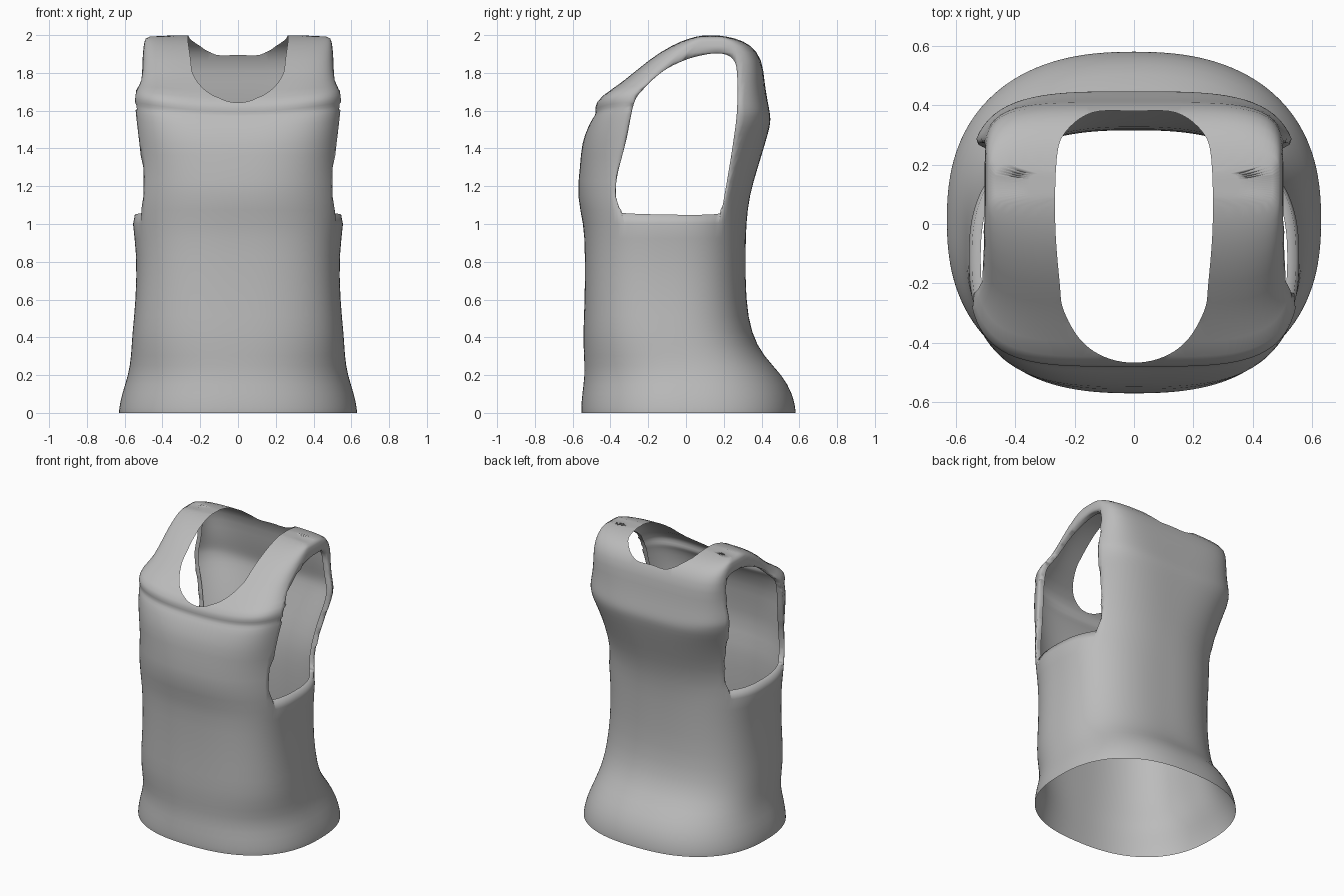
import bpy, bmesh, math

cube = bpy.data.objects.get("Cube")
if cube:
    bpy.data.objects.remove(cube)

fabric = bpy.data.materials.new("grey fabric")
fabric.use_nodes = True
GREY = (0.5, 0.5, 0.5, 1)
fabric.diffuse_color = GREY
fabric.node_tree.nodes["Principled BSDF"].inputs["Base Color"].default_value = GREY


def new_object(name, bm):
    bmesh.ops.recalc_face_normals(bm, faces=bm.faces)
    mesh = bpy.data.meshes.new(name)
    bm.to_mesh(mesh)
    bm.free()
    obj = bpy.data.objects.new(name, mesh)
    bpy.context.collection.objects.link(obj)
    mesh.materials.append(fabric)
    return obj


def bridge(bm, a, b, smooth):
    for i in range(len(a)):
        j = (i + 1) % len(a)
        bm.faces.new((a[i], a[j], b[j], b[i])).smooth = smooth


def smooth_loop(points, steps=5):
    """Closed Catmull-Rom curve through 2D points."""
    out, n = [], len(points)
    for i in range(n):
        p0, p1, p2, p3 = (points[(i + k) % n] for k in (-1, 0, 1, 2))
        for s in range(steps):
            t = s / steps
            out.append([0.5 * (2 * b + (c - a) * t + (2 * a - 5 * b + 4 * c - d) * t**2
                               + (3 * b - a - 3 * c + d) * t**3)
                        for a, b, c, d in zip(p0, p1, p2, p3)])
    return out


def prism(name, start, end):
    """Flat-shaded cutter, so that its cut walls can be told from cloth."""
    bm = bmesh.new()
    a = [bm.verts.new(p) for p in start]
    b = [bm.verts.new(p) for p in end]
    bridge(bm, a, b, False)
    bm.faces.new(a)
    bm.faces.new(b)
    obj = new_object(name, bm)
    obj.hide_render = True
    obj.hide_viewport = True
    return obj


# Garment body: height, half width, front y, back y, squareness
rings = [
    (0, .63, -.553, .58, 2.4), (.02, .63, -.555, .58, 2.4), (.1, .615, -.55, .565, 2.4),
    (.2, .58, -.535, .51, 2.4), (.3, .565, -.54, .41, 2.5), (.42, .56, -.545, .345, 2.6),
    (.6, .54, -.535, .315, 2.7), (.85, .535, -.535, .315, 2.7), (1, .56, -.54, .318, 2.6),
    (1.15, .56, -.58, .335, 2.5), (1.3, .545, -.56, .38, 2.8), (1.43, .55, -.553, .42, 3.2),
    (1.52, .56, -.515, .445, 3.6), (1.555, .56, -.495, .447, 3.8), (1.58, .56, -.475, .445, 4),
    (1.61, .56, -.485, .44, 4.2), (1.66, .55, -.465, .43, 4.4), (1.75, .52, -.335, .415, 5),
    (1.87, .505, -.2, .405, 6), (1.95, .5, -.07, .345, 6), (1.985, .49, .02, .26, 6),
    (2, .47, .09, .17, 6)]
SEG = 72
bm = bmesh.new()
loops = []
for z, half, front, back, power in rings:
    ring = []
    for i in range(SEG):
        a = 2 * math.pi * i / SEG
        c, s = math.cos(a), math.sin(a)
        r = (abs(c)**power + abs(s)**power) ** (-1 / power)
        x = half * r * c
        y = (front + back) / 2 + (back - front) / 2 * r * s
        # chest fold sweeps up towards the armholes
        lift = .05 * (x / .55)**2 if 1.5 < z < 1.67 and s < 0 else 0
        ring.append(bm.verts.new((x, y, z + lift * min(1, -3 * s))))
    if loops:
        bridge(bm, loops[-1], ring, True)
    loops.append(ring)
bm.faces.new(loops[-1]).smooth = True
hem_cap = bm.faces.new(loops[0])
hem_cap.smooth = False
crease = bm.edges.layers.float.new("crease_edge")
for edge in hem_cap.edges:
    edge[crease] = 1
top = new_object("tank_top", bm)

# Armhole opening, cut straight through both sides
arm = smooth_loop([
    (-.37, 1.14), (-.345, 1.075), (-.29, 1.055), (.13, 1.05), (.185, 1.08), (.205, 1.16),
    (.245, 1.4), (.27, 1.6), (.27, 1.8), (.25, 1.87), (.2, 1.9), (.12, 1.9),
    (0, 1.87), (-.12, 1.81), (-.22, 1.72), (-.275, 1.64), (-.315, 1.45), (-.365, 1.25)])
arm_cutter = prism("armhole_cutter", [(-1, y, z) for y, z in arm], [(1, y, z) for y, z in arm])

# Neck opening, cut straight down
half_neck = [(.14, .375), (.23, .31), (.26, .22), (.265, 0), (.25, -.2), (.237, -.29),
             (.18, -.39), (.1, -.447)]
neck = smooth_loop([(0, .38)] + half_neck + [(0, -.467)] + [(-x, y) for x, y in reversed(half_neck)])
neck_cutter = prism("neck_cutter", [(x, y, 1.6) for x, y in neck], [(x, y, 2.3) for x, y in neck])

sub = top.modifiers.new("smooth_cloth", 'SUBSURF')
sub.levels = sub.render_levels = 1
for cutter in (arm_cutter, neck_cutter):
    cut = top.modifiers.new(cutter.name, 'BOOLEAN')
    cut.operation = 'DIFFERENCE'
    cut.solver = 'EXACT'
    cut.object = cutter

bpy.ops.object.select_all(action='DESELECT')
top.select_set(True)
bpy.context.view_layer.objects.active = top
for mod in list(top.modifiers):
    bpy.ops.object.modifier_apply(modifier=mod.name)

# Keep only the cloth surface, open at hem, neck and arms
bm = bmesh.new()
bm.from_mesh(top.data)
bmesh.ops.delete(bm, geom=[f for f in bm.faces if not f.smooth], context='FACES')

# Roll the armhole edges inwards
rim = [e for e in bm.edges if e.is_boundary
       and all(abs(v.co.x) > .3 and v.co.z > .9 for v in e.verts)]
for depth in (.012, .03):
    for v in {v for e in rim for v in e.verts}:
        v.co.x -= math.copysign(depth, v.co.x)
    if depth == .012:
        rolled = bmesh.ops.extrude_edge_only(bm, edges=rim)["geom"]
        rim = [g for g in rolled if isinstance(g, bmesh.types.BMEdge) and g.is_boundary]
for f in bm.faces:
    f.smooth = True
bm.to_mesh(top.data)
bm.free()
